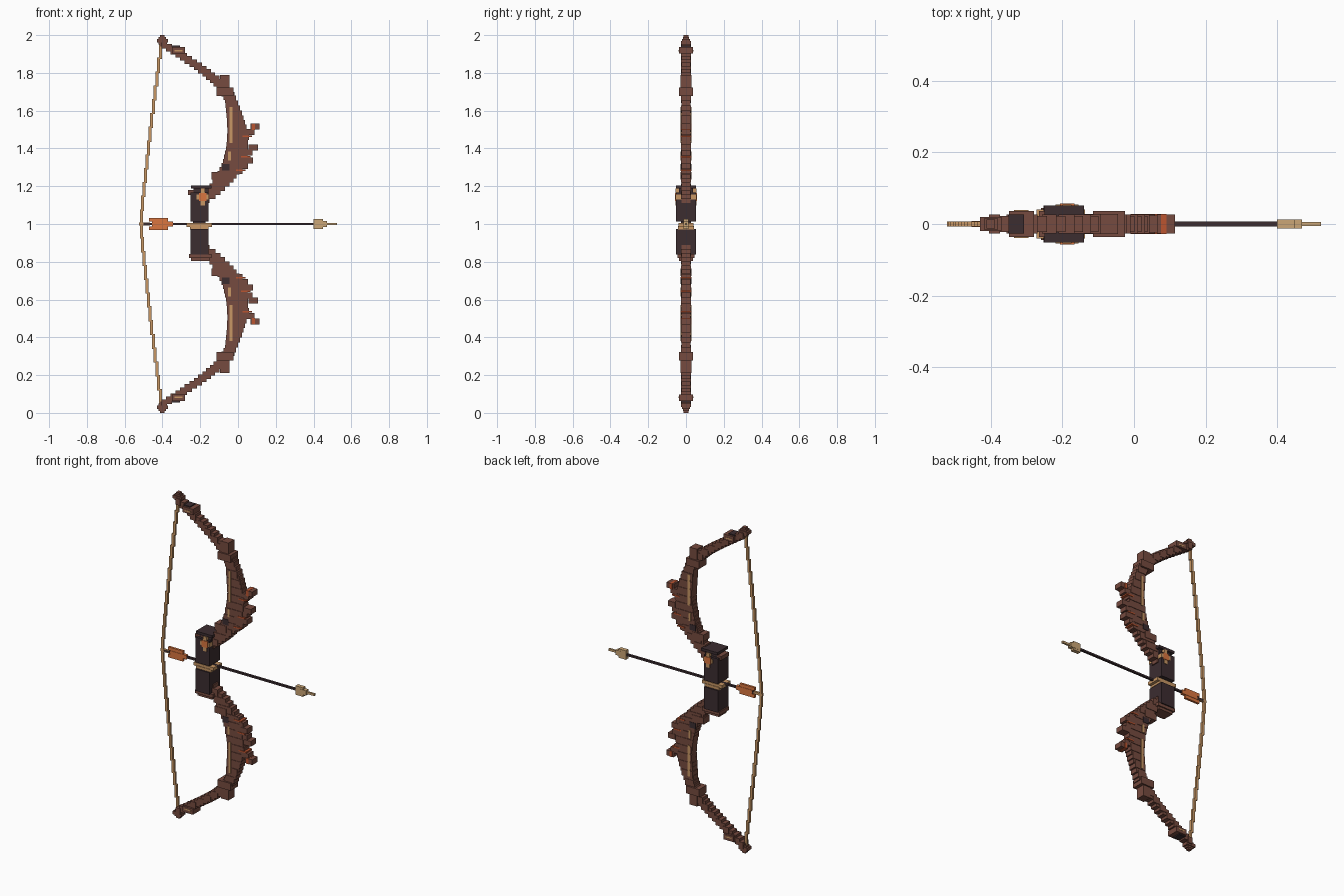
import bpy, bmesh, math
from mathutils import Matrix, Vector
from mathutils.geometry import interpolate_bezier

cube = bpy.data.objects.get("Cube")
if cube:
    bpy.data.objects.remove(cube, do_unlink=True)


def material(name, red, green, blue):
    mat = bpy.data.materials.new(name)
    mat.use_nodes = True
    colour = (red, green, blue, 1)
    mat.diffuse_color = colour
    mat.node_tree.nodes["Principled BSDF"].inputs["Base Color"].default_value = colour
    return mat


wood = material("reddish brown wood", .18, .07, .05)
leather = material("dark leather", .045, .026, .03)
tan = material("tan", .58, .31, .13)
bone = material("pale bone", .6, .38, .18)
orange = material("orange", .7, .18, .05)
ember = material("ember red", .5, .09, .03)


def box(x, z, width, height, depth):
    """Matrix that turns a unit cube into a block centred on y = 0."""
    return Matrix.LocRotScale(Vector((x, 0, z)), None, Vector((width, depth, height)))


def build(name, mat, boxes):
    """One object made of several blocks."""
    bm = bmesh.new()
    for matrix in boxes:
        bmesh.ops.create_cube(bm, size=1, matrix=matrix)
    mesh = bpy.data.meshes.new(name)
    bm.to_mesh(mesh)
    bm.free()
    mesh.materials.append(mat)
    part = bpy.data.objects.new(name, mesh)
    bpy.context.collection.objects.link(part)


def build_pair(name, mat, boxes):
    """Upper and lower copies; z is the distance from the arrow."""
    for prefix, side in (("upper_", 1), ("lower_", -1)):
        mirrored = []
        for matrix in boxes:
            copy = matrix.copy()
            copy.translation.z = 1 + side * matrix.translation.z
            mirrored.append(copy)
        build(prefix + name, mat, mirrored)


# Shared depths of the layers, from the limb outward
limb_depth = .052
inlay_depth = limb_depth + .005
wrap_depth = .074
grip_depth = .104
shaft_depth = .014


def limb_blocks(start, handle_in, handle_out, end, count, width_at):
    """Overlapping blocks stepped along a curve, every other one shallower."""
    points = interpolate_bezier(start, handle_in, handle_out, end, count)
    blocks = []
    for i, point in enumerate(points):
        width = width_at(i / (count - 1))
        depth = limb_depth - .006 * (i % 2)
        blocks.append(box(point.x, point.y, width, .04, depth))
    return blocks


# Curved limbs: slender outer arm, then the broad bowed part
bend = Vector((-.04, .66))
outer_arm = limb_blocks(Vector((-.39, .95)), Vector((-.25, .86)), Vector((-.08, .76)),
                        bend, 18, lambda t: .03 + .03 * t)
broad_arm = limb_blocks(bend, Vector((.02, .45)), Vector((.03, .3)),
                        Vector((-.18, .13)), 24,
                        lambda t: .06 + .055 * math.sin(math.pi * t))
build_pair("limb", wood, outer_arm + broad_arm)

# Raised wraps around the limbs
build_pair("end_wrap", wood, [box(x=-.315, z=.92, width=.07, height=.035, depth=wrap_depth)])
build_pair("bend_wrap", wood, [
    box(x=-.07, z=.7, width=.09, height=.045, depth=wrap_depth),
    box(x=-.07, z=.75, width=.05, height=.08, depth=inlay_depth)])
build_pair("inner_wrap", wood, [box(x=-.1, z=.255, width=.08, height=.04, depth=inlay_depth)])

# Crossed tip knobs
build_pair("tip", wood, [
    box(x=-.4, z=.97, width=.06, height=.02, depth=.04),
    box(x=-.4, z=.97, width=.024, height=.06, depth=.024),
    box(x=-.4, z=.97, width=.04, height=.04, depth=.03)])

# Jagged barbs stepping down from each point into the limb, with glowing stripes
barbs, stripes = [], []
for x, z in ((.09, .515), (.08, .405), (.055, .335)):
    for step in range(3):
        barbs.append(box(x=x - .028 * step, z=z - .027 * step,
                         width=.05, height=.032, depth=limb_depth - .004 * (step % 2)))
    stripes.append(box(x=x - .04, z=z - .05, width=.05, height=.008, depth=inlay_depth))
stripes.append(box(x=.083, z=.515, width=.016, height=.034, depth=inlay_depth))
build_pair("barbs", wood, barbs)
build_pair("barb_stripes", ember, stripes)

# Pale inlays and dark bindings on the limbs
build_pair("long_inlay", tan, [
    box(x=-.038, z=.525, width=.016, height=.19, depth=inlay_depth),
    box(x=-.045, z=.36, width=.014, height=.05, depth=inlay_depth)])
build_pair("wrap_inlay", tan, [
    box(x=-.315, z=.917, width=.04, height=.008, depth=wrap_depth + .003)])
build_pair("dark_binding", leather, [
    box(x=-.065, z=.3, width=.04, height=.035, depth=inlay_depth),
    box(x=-.33, z=.94, width=.045, height=.008, depth=limb_depth)])

# Grip halves joined by a slimmer core
grip_x = -.205
build("grip", leather, [
    box(x=grip_x, z=1.09, width=.095, height=.155, depth=grip_depth),
    box(x=grip_x, z=.905, width=.095, height=.135, depth=grip_depth),
    box(x=grip_x, z=.99, width=.065, height=.06, depth=limb_depth)])
build("grip_top_plate", leather, [
    box(x=-.195, z=1.197, width=.11, height=.016, depth=grip_depth),
    box(x=-.195, z=1.175, width=.08, height=.04, depth=wrap_depth)])
build("grip_side_plate", wood, [
    box(x=-.24, z=1.167, width=.05, height=.025, depth=wrap_depth)])
build("grip_bottom_plate", wood, [
    box(x=-.2, z=.83, width=.12, height=.022, depth=.09),
    box(x=-.2, z=.813, width=.1, height=.018, depth=wrap_depth)])
build("grip_ring", tan, [
    box(x=grip_x, z=.994, width=.136, height=.02, depth=.08),
    box(x=grip_x, z=.98, width=.1, height=.018, depth=.086)])

# Cross ornament above the arrow rest
build("ornament", tan, [
    box(x=-.187, z=1.143, width=.065, height=.025, depth=grip_depth + .006),
    box(x=-.187, z=1.143, width=.025, height=.09, depth=grip_depth + .006)])
build("ornament_gem", orange, [
    box(x=-.187, z=1.143, width=.04, height=.04, depth=grip_depth + .012)])

# Bowstring drawn back to the arrow nock
segments = 13
string = []
for i in range(segments):
    part = (i + .5) / segments
    string.append(box(x=.108 * part ** 1.2 - .513, z=.95 * part,
                      width=.016, height=.08, depth=shaft_depth))
build_pair("string", tan, string)

# Arrow with three feather rows and a stepped head
build("arrow_shaft", leather, [
    box(x=-.04, z=1, width=.92, height=.011, depth=shaft_depth)])
build("arrow_nock", tan, [box(x=-.494, z=1, width=.058, height=.015, depth=shaft_depth)])
feathers = [box(x=-.4, z=1, width=.11, height=.025, depth=shaft_depth + .004)]
for side in (-1, 1):
    feathers.append(box(x=-.42, z=1 + .022 * side, width=.1, height=.02, depth=shaft_depth))
build("arrow_fletching", orange, feathers)
build("arrow_head", bone, [
    box(x=.425, z=1, width=.05, height=.055, depth=.024),
    box(x=.445, z=1, width=.05, height=.03, depth=.026),
    box(x=.49, z=1, width=.066, height=.013, depth=.012)])
